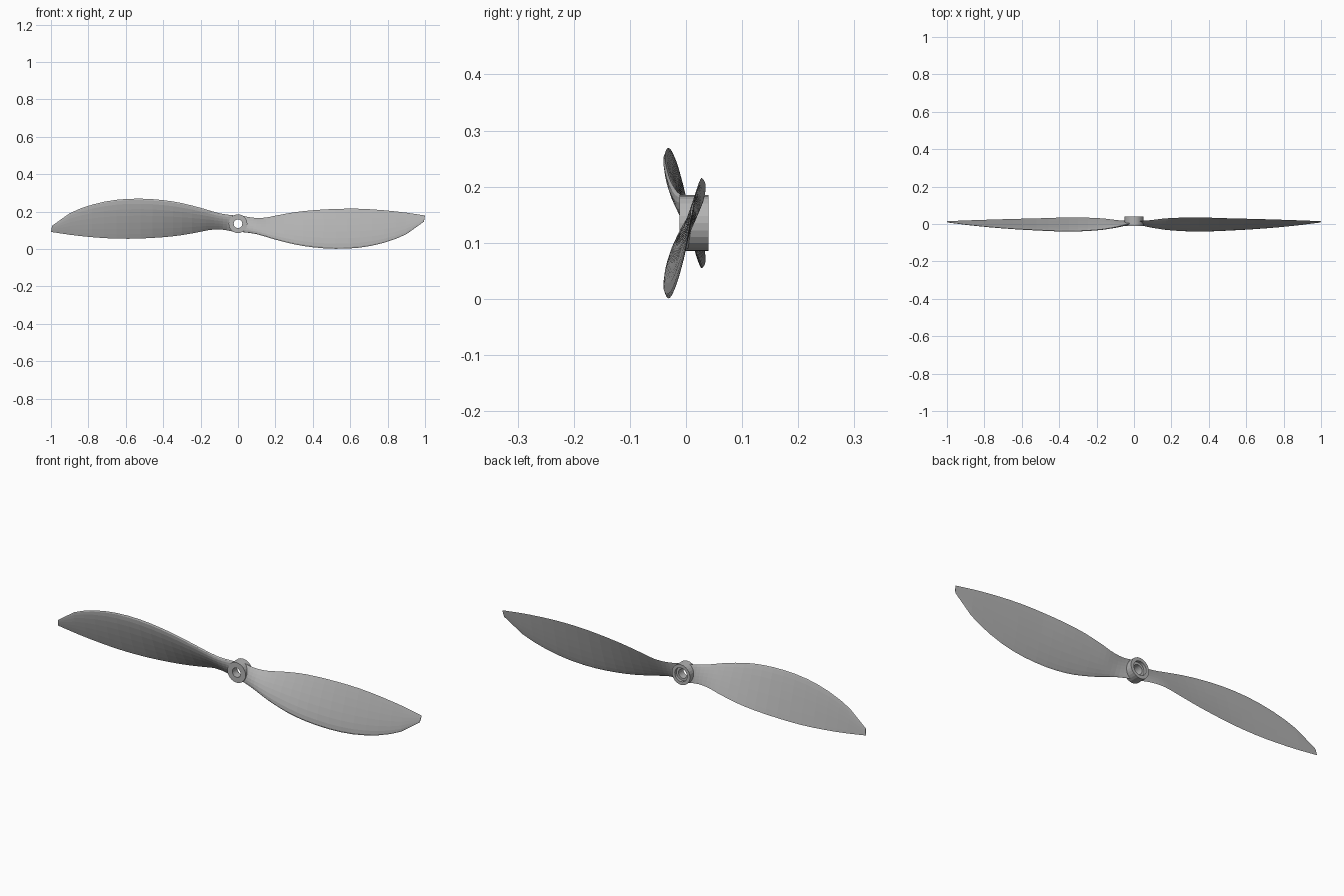
import bpy, bmesh, math
from mathutils import Vector

if "Cube" in bpy.data.objects:
    bpy.data.objects.remove(bpy.data.objects["Cube"])

HUB_Z = 0.135

# Blade stations: x, leading y, leading z, trailing y, trailing z, thickness
STATIONS = [
    (0.024, 0.003, 0.090, 0.016, 0.178, 0.016),
    (0.06, -0.006, 0.086, 0.018, 0.170, 0.020),
    (0.10, -0.016, 0.079, 0.022, 0.166, 0.022),
    (0.15, -0.025, 0.065, 0.028, 0.168, 0.022),
    (0.20, -0.031, 0.050, 0.032, 0.178, 0.022),
    (0.30, -0.037, 0.025, 0.035, 0.196, 0.021),
    (0.40, -0.037, 0.009, 0.034, 0.207, 0.020),
    (0.52, -0.032, 0.001, 0.030, 0.214, 0.018),
    (0.65, -0.025, 0.007, 0.027, 0.215, 0.015),
    (0.78, -0.015, 0.033, 0.023, 0.207, 0.012),
    (0.90, -0.003, 0.079, 0.019, 0.194, 0.008),
    (0.997, 0.009, 0.146, 0.015, 0.179, 0.004),
]

grey = bpy.data.materials.new("dark_grey")
grey.diffuse_color = (0.45, 0.45, 0.45, 1)
grey.use_nodes = True
grey.node_tree.nodes["Principled BSDF"].inputs["Base Color"].default_value = grey.diffuse_color


def smooth_stations(rows, steps):
    """Catmull-Rom between stations; the clipped tip span stays straight."""
    out = []
    last = len(rows) - 1
    for i in range(last):
        p = [rows[max(0, min(last, i + k))] for k in (-1, 0, 1, 2)]
        n = 1 if i == last - 1 else steps
        for s in range(n):
            t = s / n
            out.append([0.5 * (2 * b + (c - a) * t + (2 * a - 5 * b + 4 * c - d) * t * t
                               + (3 * b - a - 3 * c + d) * t ** 3)
                        for a, b, c, d in zip(*p)])
    out.append(list(rows[-1]))
    return out


def section(row, n=9):
    """Airfoil loop: convex toward the front, nearly flat at the back."""
    x, ly, lz, ty, tz, thick = row
    lead, trail = Vector((x, ly, lz)), Vector((x, ty, tz))
    chord = trail - lead
    front = Vector((0, -chord.z, chord.y)).normalized()
    skew = 0.003 * max(0, (x - 0.9) / 0.097)      # slanted tip edge
    pts = []
    for k in range(2 * n):
        u = 0.5 - 0.5 * math.cos(math.pi * k / n)
        h = 1.9 * math.sqrt(u) * (1 - u) + 0.15 * math.sqrt(max(0, u * (1 - u)))
        p = lead + chord * u + front * thick * h * (0.75 if k < n else -0.25)
        p.x += skew * (2 * u - 1)
        pts.append(p)
    return pts


def finish(name, bm, angle):
    bmesh.ops.recalc_face_normals(bm, faces=bm.faces)
    me = bpy.data.meshes.new(name)
    bm.to_mesh(me)
    bm.free()
    me.materials.append(grey)
    ob = bpy.data.objects.new(name, me)
    bpy.context.collection.objects.link(ob)
    bpy.ops.object.select_all(action='DESELECT')
    ob.select_set(True)
    bpy.context.view_layer.objects.active = ob
    if angle:
        bpy.ops.object.shade_smooth_by_angle(angle=math.radians(angle))
    return ob


def bridge(bm, a, b):
    for i in range(len(a)):
        j = (i + 1) % len(a)
        bm.faces.new((a[i], a[j], b[j], b[i]))


def make_blade(name, side):
    """side = -1 turns the blade half a turn about the hub axis."""
    bm = bmesh.new()
    rings = [[bm.verts.new((side * p.x, p.y, HUB_Z + side * (p.z - HUB_Z)))
              for p in section(r)] for r in smooth_stations(STATIONS, 2)]
    for a, b in zip(rings, rings[1:]):
        bridge(bm, a, b)
    bm.faces.new(rings[0])
    bm.faces.new(rings[-1])
    return finish(name, bm, 0)


make_blade("right_blade", 1)
make_blade("left_blade", -1)

# Hub: turned profile (radius, y) with a through bore and rear counterbore
profile = [(0.050, -0.012), (0.050, 0.040), (0.034, 0.040),
           (0.034, 0.026), (0.023, 0.026), (0.023, -0.012)]
bm = bmesh.new()
N = 24
loops = [[bm.verts.new((r * math.cos(2 * math.pi * i / N), y,
                        HUB_Z + r * math.sin(2 * math.pi * i / N))) for i in range(N)]
         for r, y in profile]
for i in range(len(loops)):
    bridge(bm, loops[i], loops[(i + 1) % len(loops)])
finish("hub", bm, 0)
